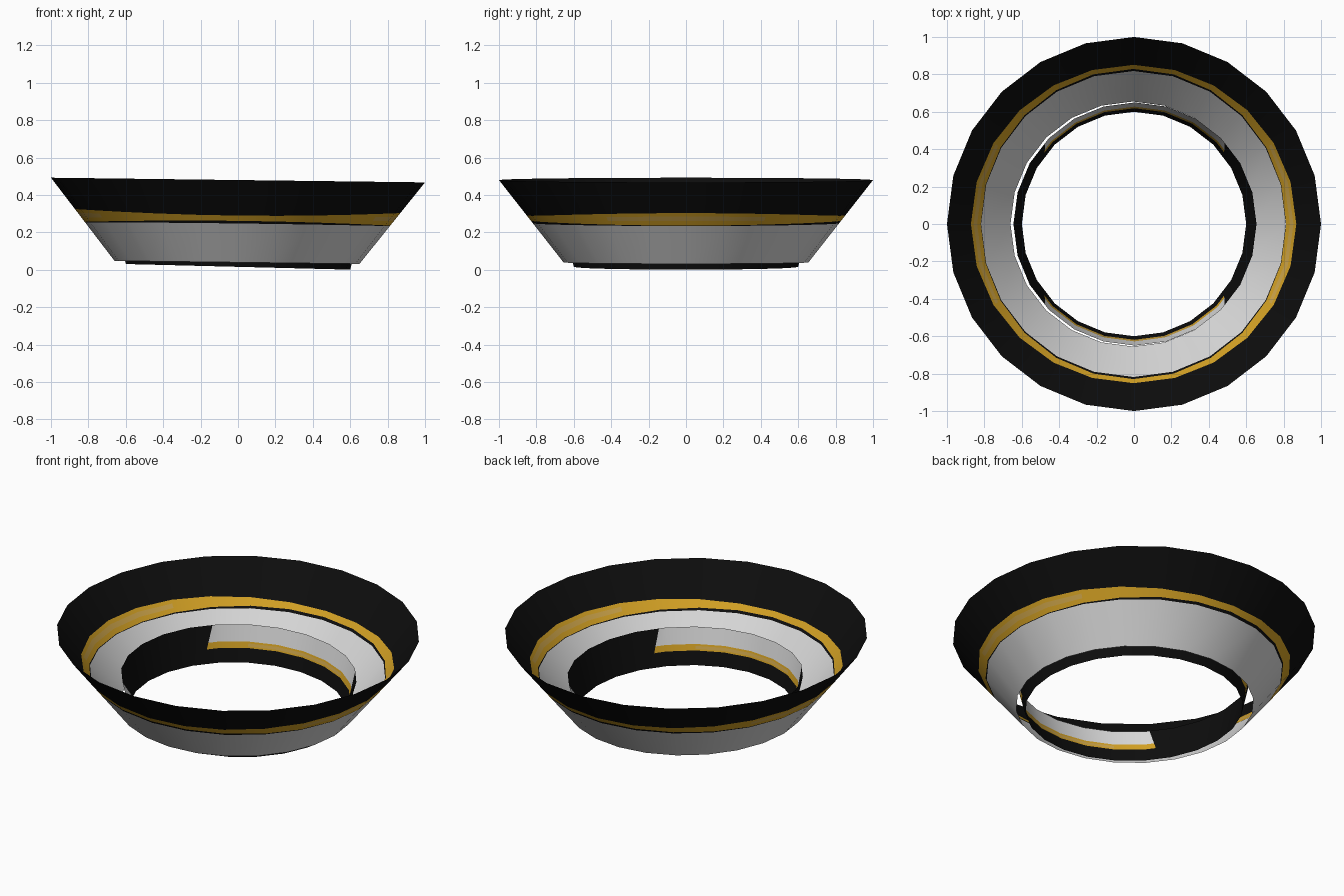
import bpy, bmesh
from math import sin, cos, tau

SIDES = 24

cube = bpy.data.objects.get("Cube")
if cube:
    bpy.data.objects.remove(cube)


def material(name, rgb):
    mat = bpy.data.materials.new(name)
    mat.use_nodes = True
    mat.diffuse_color = (*rgb, 1)
    mat.node_tree.nodes["Principled BSDF"].inputs["Base Color"].default_value = (*rgb, 1)
    return mat


MATERIALS = [
    material("black", (0.004, 0.004, 0.004)),
    material("pale_grey", (0.70, 0.70, 0.70)),
    material("gold", (0.66, 0.36, 0.018)),
    material("light_gold", (0.62, 0.38, 0.07)),
]
BLACK, GREY, GOLD, LIGHT = range(4)


def band(name, rows, colour, height, tilt, cuts=()):
    """Open tapered wall. Each row gives (radius, z) at an angle;
    colour(row, centre) picks each face's material."""
    bm = bmesh.new()
    layer = bm.faces.layers.int.new("row")
    loops = []
    for row in rows:
        loop = []
        for i in range(SIDES):
            a = tau * i / SIDES
            r, z = row(a)
            loop.append(bm.verts.new((r * cos(a), r * sin(a), z)))
        loops.append(loop)
    for k in range(len(loops) - 1):
        for i in range(SIDES):
            j = (i + 1) % SIDES
            face = bm.faces.new((loops[k][i], loops[k][j],
                                 loops[k + 1][j], loops[k + 1][i]))
            face[layer] = k
    # Upright cuts give clean ends to the painted panels
    for x in cuts:
        bmesh.ops.bisect_plane(bm, geom=bm.verts[:] + bm.edges[:] + bm.faces[:],
                               plane_co=(x, 0, 0), plane_no=(1, 0, 0))
    for face in bm.faces:
        face.material_index = colour(face[layer], face.calc_center_median())
    mesh = bpy.data.meshes.new(name)
    bm.to_mesh(mesh)
    bm.free()
    for mat in MATERIALS:
        mesh.materials.append(mat)
    obj = bpy.data.objects.new(name, mesh)
    bpy.context.collection.objects.link(obj)
    obj.location.z = height
    obj.rotation_euler.y = tilt
    bpy.ops.object.select_all(action="DESELECT")
    obj.select_set(True)
    bpy.context.view_layer.objects.active = obj
    bpy.ops.object.shade_smooth_by_angle()
    return obj


# Flared outer wall: its stripe widens towards the left and right sides
BOTTOM_R, DEPTH = 0.655, 0.44


def flare(radius, widen=0.0):
    def row(a):
        r = radius + widen * cos(a) ** 2
        return r, -DEPTH * (1 - r) / (1 - BOTTOM_R)
    return row


def flare_colour(row, centre):
    if row == 3 and abs(centre.y) < 0.42:
        return LIGHT
    return (GREY, BLACK, GOLD, GOLD, GOLD, BLACK)[row]


band("flared_wall",
     [flare(BOTTOM_R), flare(0.818, -0.003), flare(0.829, -0.012),
      flare(0.836), flare(0.844, 0.011), flare(0.851, 0.019), flare(1.0)],
     flare_colour, 0.48, 0.0125)


# Inner collar: painted panels at the front and back only
def collar(t):
    return lambda a: (0.6 + 0.05 * t, 0.21 * t)


def collar_colour(row, centre):
    if abs(centre.x) > 0.48:
        return BLACK
    if row == 2 and abs(centre.x) < 0.25:
        return LIGHT
    return (BLACK, GOLD, GOLD, GOLD, GREY)[row]


band("inner_collar", [collar(t) for t in (0, 0.38, 0.42, 0.5, 0.55, 1)],
     collar_colour, 0.016, 0.025, cuts=(-0.48, 0.48))
